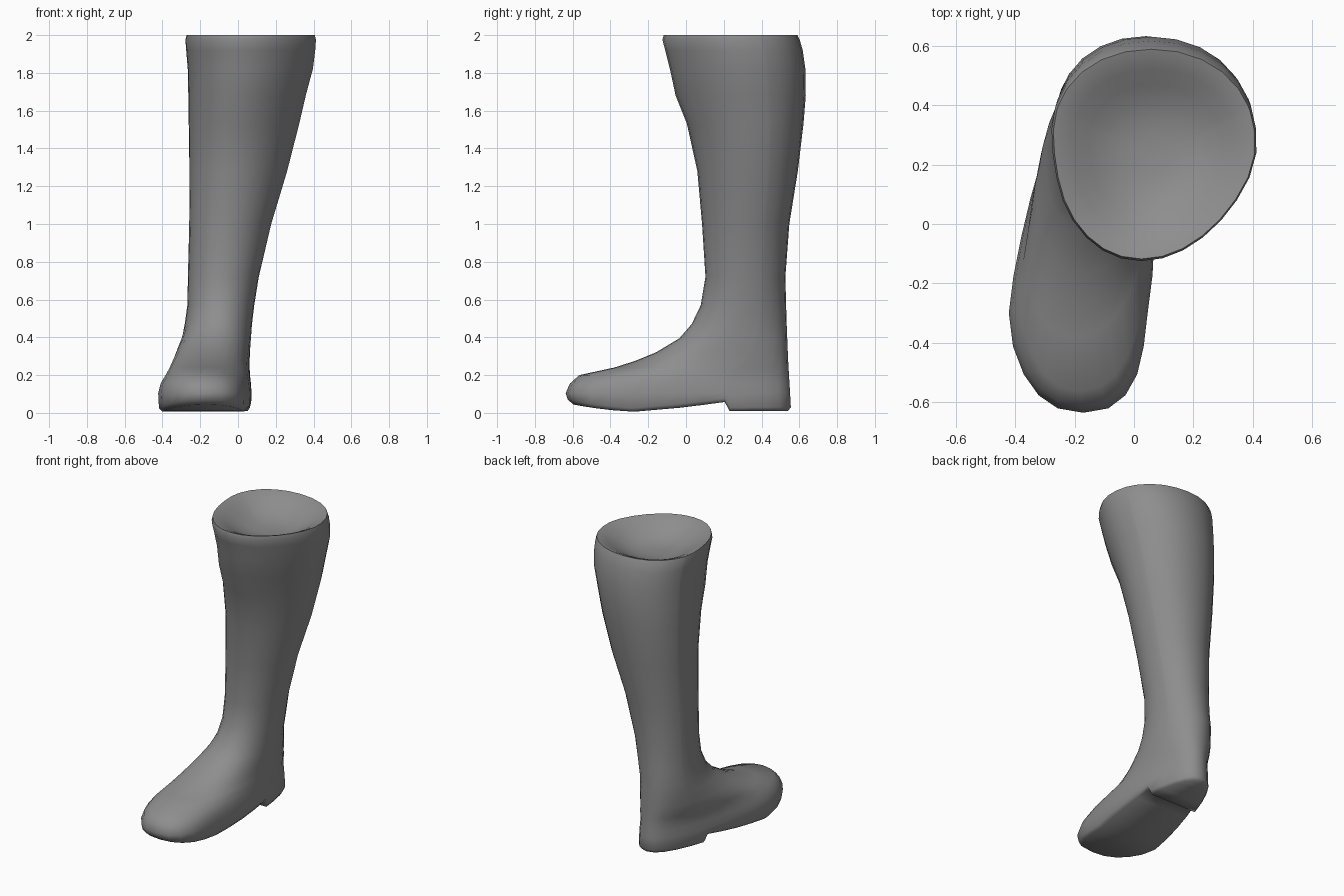
import bpy, bmesh, math

# Fractions along each ring from toe (-1) to heel (+1); the close pair forms the heel step
S = sorted([math.cos(math.pi * k / 14) for k in range(15) if k != 5] + [0.41, 0.455])
S[0], S[-1] = -1.0, 1.0

SOLE = [(-0.70, 0.06), (-0.60, 0.045), (-0.50, 0.027), (-0.3, 0.004),
        (0.0, 0.03), (0.222, 0.06)]


def sole_height(y):
    """Underside profile: toe spring, ball, arch, then the heel block."""
    if y > 0.222:
        return 0.01
    for (y0, z0), (y1, z1) in zip(SOLE, SOLE[1:]):
        if y <= y1:
            return z0 + (z1 - z0) * (y - y0) / (y1 - y0)


def ring(z, yf, yb, cf, cb, wf, wb, n=2.0, bend=0.0, reach=0.25):
    """Closed outline: front/back y, centre x and half width at front/back."""
    right, left = [], []
    for s in S:
        t = (s + 1) / 2
        y = yf + (yb - yf) * t
        c = cf + (cb - cf) * t + bend * max(0, 1 - t / reach)
        w = (wf + (wb - wf) * t) * max(0, 1 - abs(s) ** n) ** (1 / n)
        h = sole_height(y) + z[0] if isinstance(z, tuple) else z
        right.append((c + w, y, h))
        left.append((c - w, y, h))
    return right + left[-2:0:-1]


def shaft(z, x0, x1, y0, y1):
    """Egg-shaped leg outline, narrower at the shin higher up."""
    c, w = (x0 + x1) / 2, (x1 - x0) / 2
    k = min(1, max(0, (z - 0.7) / 0.9))
    egg = 0.13 * k
    return ring(z, y0, y1, c, c - 0.06 * k * w, w * (1 - egg), w * (1 + egg), 2.05,
                -0.16 * k * w, 0.45)


# Sole and foot
rings = [
    ring((0.0,), -0.595, 0.54, -0.225, -0.082, 0.255, 0.158, 2.4, 0.055),
    ring((0.02,), -0.625, 0.555, -0.23, -0.08, 0.275, 0.17, 2.4, 0.06),
    ring(0.105, -0.637, 0.551, -0.231, -0.08, 0.28, 0.17, 2.4, 0.06),
    ring(0.155, -0.615, 0.548, -0.225, -0.082, 0.268, 0.171, 2.35, 0.05),
    ring(0.2, -0.565, 0.545, -0.213, -0.084, 0.242, 0.174, 2.25, 0.03),
    ring(0.24, -0.38, 0.543, -0.2, -0.086, 0.222, 0.178, 2.2),
    ring(0.275, -0.27, 0.541, -0.186, -0.09, 0.212, 0.179, 2.2),
    ring(0.32, -0.16, 0.539, -0.165, -0.094, 0.203, 0.179, 2.2),
    ring(0.395, -0.035, 0.536, -0.13, -0.098, 0.189, 0.176, 2.15),
]
# Shaft, from ankle to rim
for row in [(0.47, -0.282, 0.074, 0.03, 0.533), (0.57, -0.268, 0.086, 0.078, 0.53),
            (0.72, -0.265, 0.11, 0.103, 0.526), (1.0, -0.256, 0.178, 0.085, 0.547),
            (1.28, -0.252, 0.265, 0.06, 0.592), (1.53, -0.25, 0.332, 0.005, 0.622),
            (1.68, -0.25, 0.368, -0.055, 0.634), (1.82, -0.252, 0.406, -0.085, 0.632),
            (1.92, -0.26, 0.419, -0.11, 0.618), (1.975, -0.264, 0.423, -0.125, 0.602),
            (2.0, -0.258, 0.417, -0.118, 0.59)]:
    rings.append(shaft(*row))
# Wide soft lip and shallow hollow in the opening
for f, z in [(0.93, 1.993), (0.81, 1.973), (0.66, 1.942), (0.5, 1.915),
             (0.34, 1.898), (0.16, 1.89)]:
    rings.append(shaft(z, 0.08 - 0.338 * f, 0.08 + 0.338 * f,
                       0.236 - 0.354 * f, 0.236 + 0.354 * f))

# Skin the rings
bm = bmesh.new()
loops = [[bm.verts.new(p) for p in r] for r in rings]
N = len(loops[0])
for a, b in zip(loops, loops[1:]):
    for i in range(N):
        j = (i + 1) % N
        bm.faces.new((a[i], a[j], b[j], b[i]))
# Close sole and opening floor with crosswise strips
for lp in (loops[0], loops[-1]):
    for i in range(len(S) - 1):
        quad = [lp[i], lp[i + 1], lp[(N - i - 1) % N], lp[(N - i) % N]]
        bm.faces.new(list(dict.fromkeys(quad)))
bmesh.ops.recalc_face_normals(bm, faces=bm.faces)

mesh = bpy.data.meshes.new("boot")
bm.to_mesh(mesh)
bm.free()
boot = bpy.data.objects.new("boot", mesh)
bpy.context.collection.objects.link(boot)

grey = bpy.data.materials.new("grey leather")
grey.diffuse_color = (0.27, 0.27, 0.27, 1)
mesh.materials.append(grey)

bpy.context.view_layer.objects.active = boot
boot.select_set(True)
bpy.ops.object.shade_smooth_by_angle(angle=math.radians(60))
